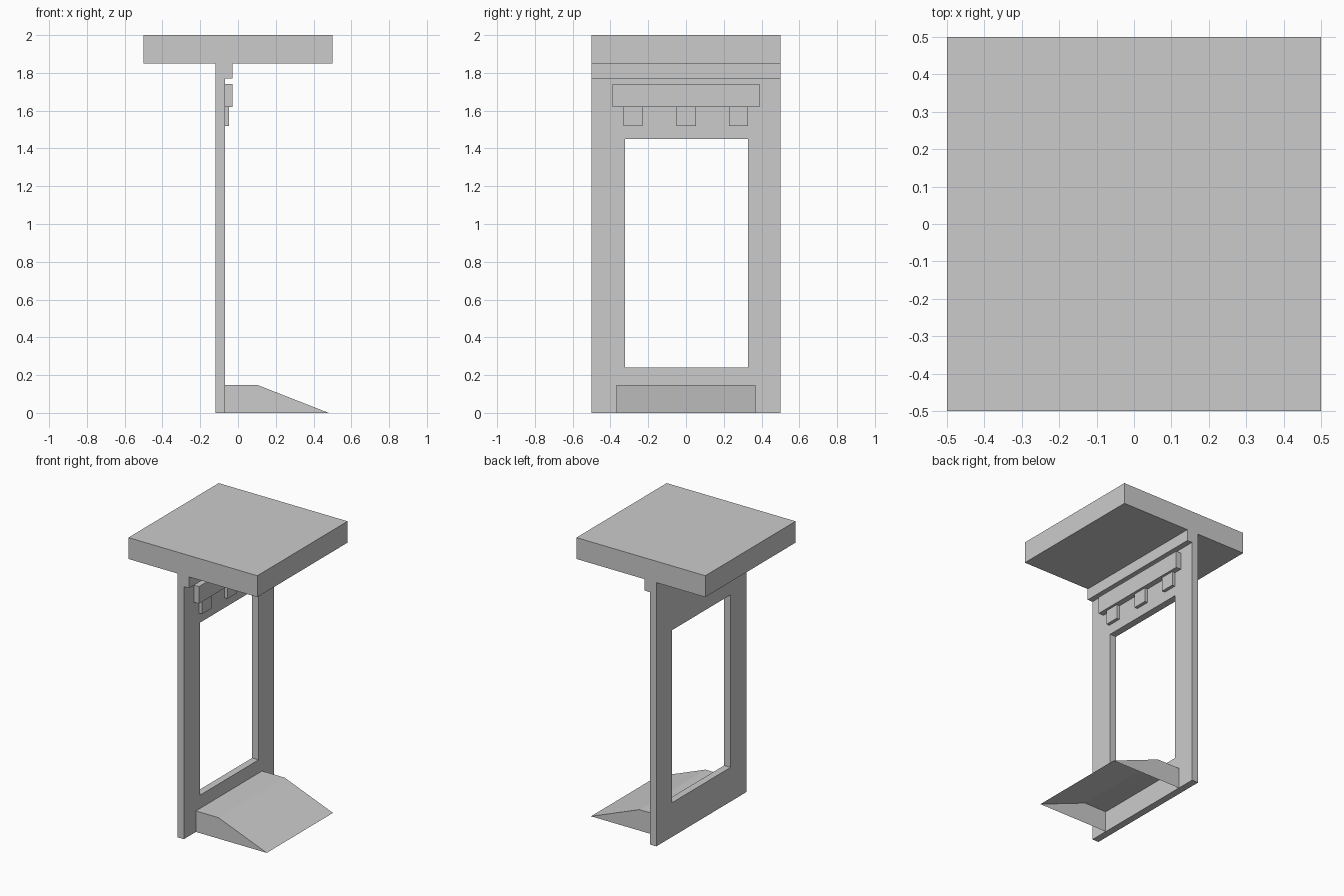
import bpy, bmesh

if "Cube" in bpy.data.objects:
    bpy.data.objects.remove(bpy.data.objects["Cube"])


def prism(name, profile, y0, y1, skip=()):
    """Extrude an (x, z) profile along y; skip lists profile edges left open."""
    bm = bmesh.new()
    a = [bm.verts.new((x, y0, z)) for x, z in profile]
    b = [bm.verts.new((x, y1, z)) for x, z in profile]
    bm.faces.new(a)
    bm.faces.new(b[::-1])
    n = len(profile)
    for i in range(n):
        if i not in skip:
            j = (i + 1) % n
            bm.faces.new((a[j], a[i], b[i], b[j]))
    bmesh.ops.recalc_face_normals(bm, faces=bm.faces)
    mesh = bpy.data.meshes.new(name)
    bm.to_mesh(mesh)
    bm.free()
    obj = bpy.data.objects.new(name, mesh)
    bpy.context.collection.objects.link(obj)
    return obj


def box(name, x0, x1, y0, y1, z0, z1):
    return prism(name, [(x0, z0), (x1, z0), (x1, z1), (x0, z1)], y0, y1)


# Upright panel, ledge and roof slab as one T-shaped section
frame = prism("frame_and_roof", [
    (-0.12, 0), (-0.07, 0), (-0.07, 1.77), (-0.03, 1.77), (-0.03, 1.85),
    (0.5, 1.85), (0.5, 2), (-0.5, 2), (-0.5, 1.85), (-0.12, 1.85)], -0.5, 0.5)

# Rectangular opening through the panel
cutter = box("opening_cutter", -0.3, 0.1, -0.323, 0.328, 0.24, 1.45)
cutter.hide_render = True
mod = frame.modifiers.new("opening", 'BOOLEAN')
mod.operation = 'DIFFERENCE'
mod.solver = 'EXACT'
mod.object = cutter
bpy.context.view_layer.objects.active = frame
bpy.ops.object.modifier_apply(modifier=mod.name)
bpy.data.objects.remove(cutter)

# Rail with three hanging blocks
box("rail", -0.07, -0.03, -0.39, 0.388, 1.62, 1.74)
for i, y in enumerate((-0.28, 0.002, 0.278)):
    box(f"hanging_block_{i + 1}", -0.07, -0.047, y - 0.051, y + 0.051, 1.52, 1.62)

# Sloped foot, hollow underneath
prism("sloped_foot", [(-0.07, 0), (0.48, 0), (0.105, 0.147), (-0.07, 0.147)],
      -0.367, 0.367, skip=(0,))
